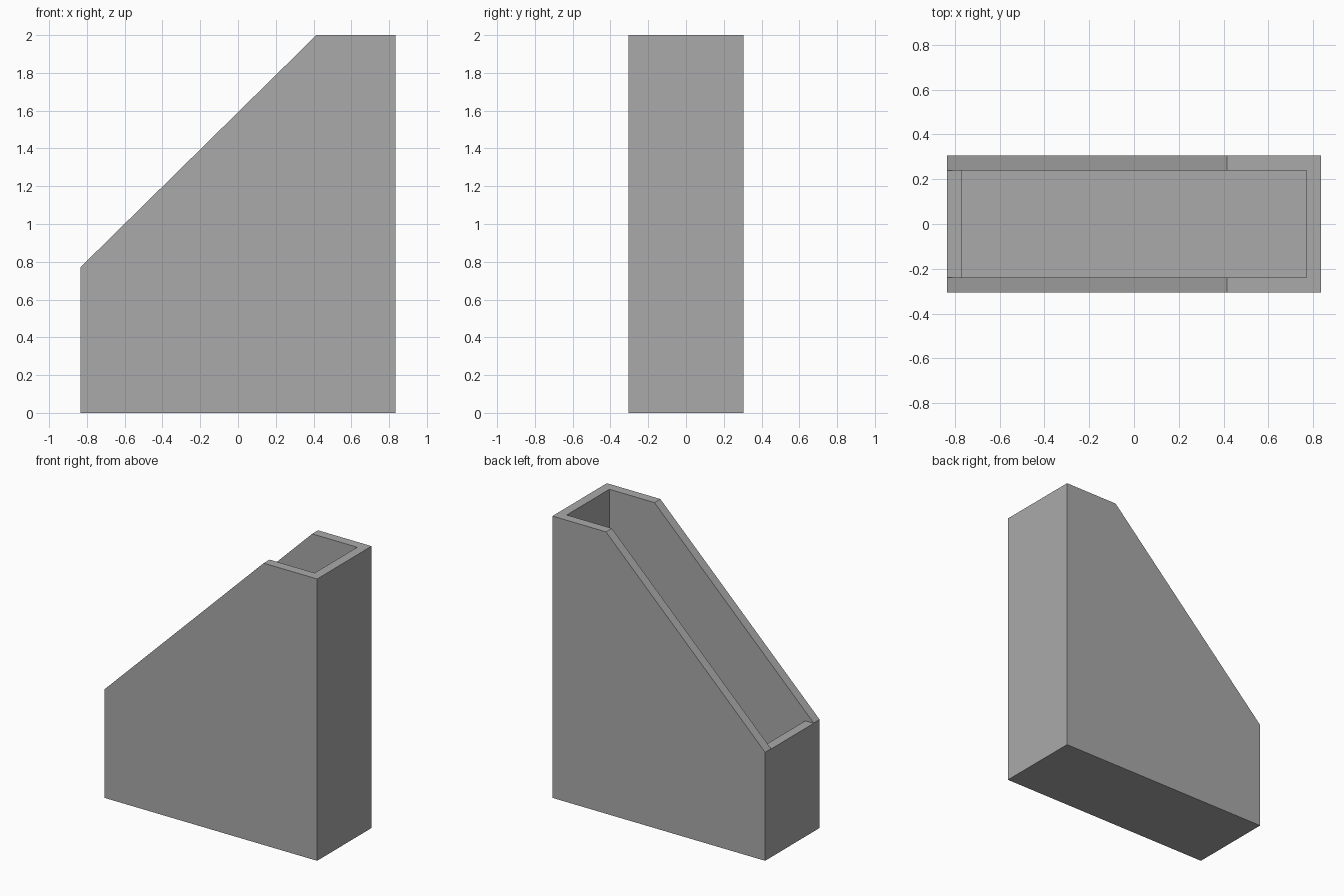
import bpy
import bmesh

cube = bpy.data.objects.get("Cube")
if cube:
    bpy.data.objects.remove(cube, do_unlink=True)

HALF_LENGTH, HALF_WIDTH, HEIGHT = 0.835, 0.305, 2.0
WALL, LIP = 0.066, 0.768
INNER = HALF_LENGTH - WALL


def extruded_profile(name, points, half_width):
    """Extrude a side profile (x, z) across the width."""
    bm = bmesh.new()
    face = bm.faces.new([bm.verts.new((x, -half_width, z)) for x, z in points])
    result = bmesh.ops.extrude_face_region(bm, geom=[face])
    moved = [g for g in result["geom"] if isinstance(g, bmesh.types.BMVert)]
    bmesh.ops.translate(bm, verts=moved, vec=(0, 2 * half_width, 0))
    bmesh.ops.recalc_face_normals(bm, faces=bm.faces)
    mesh = bpy.data.meshes.new(name)
    bm.to_mesh(mesh)
    bm.free()
    obj = bpy.data.objects.new(name, mesh)
    bpy.context.collection.objects.link(obj)
    return obj


# Plain grey plastic
grey = bpy.data.materials.new("grey")
grey.use_nodes = True
colour = (0.4, 0.4, 0.4, 1)
grey.diffuse_color = colour
grey.node_tree.nodes["Principled BSDF"].inputs["Base Color"].default_value = colour

# Outer case with the sloping top
case = extruded_profile("file_holder", [
    (-HALF_LENGTH, 0), (HALF_LENGTH, 0), (HALF_LENGTH, HEIGHT),
    (0.415, HEIGHT), (-HALF_LENGTH, LIP + 0.002)], HALF_WIDTH)
case.data.materials.append(grey)

# Cavity, open at the top, leaving a level lip on the low end
cavity = extruded_profile("cavity_cutter", [
    (-INNER, WALL), (INNER, WALL), (INNER, HEIGHT + WALL),
    (-HALF_LENGTH - WALL, HEIGHT + WALL), (-HALF_LENGTH - WALL, LIP),
    (-INNER, LIP)], HALF_WIDTH - WALL)
cavity.data.materials.append(grey)
cavity.hide_render = True

# Hollow out the case
hollow = case.modifiers.new("hollow", "BOOLEAN")
hollow.operation = "DIFFERENCE"
hollow.solver = "EXACT"
hollow.object = cavity
bpy.context.view_layer.objects.active = case
bpy.ops.object.modifier_apply(modifier=hollow.name)
bpy.data.objects.remove(cavity, do_unlink=True)
